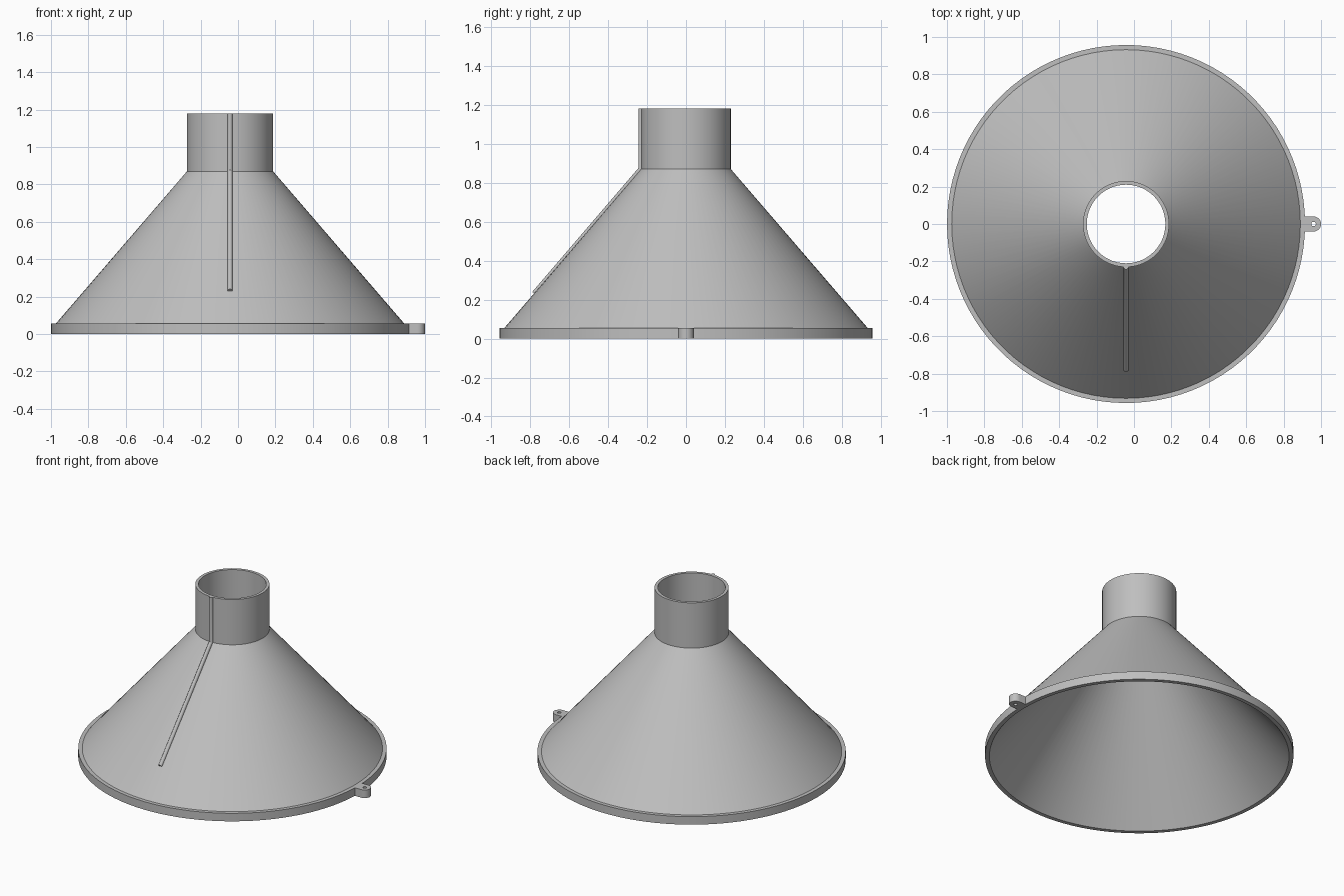
import bpy, bmesh
from math import sin, cos, tau

if "Cube" in bpy.data.objects:
    bpy.data.objects.remove(bpy.data.objects["Cube"])

AXIS_X = -0.0425   # the cone axis sits off centre because of the side tab
LIP_H = 0.055

grey = bpy.data.materials.new("light grey")
grey.use_nodes = True
grey.diffuse_color = (0.52, 0.52, 0.52, 1)
grey.node_tree.nodes["Principled BSDF"].inputs["Base Color"].default_value = (0.52, 0.52, 0.52, 1)


def finish(name, bm):
    """Turn a bmesh into a named object with the shared material."""
    bmesh.ops.recalc_face_normals(bm, faces=bm.faces)
    mesh = bpy.data.meshes.new(name)
    bm.to_mesh(mesh)
    bm.free()
    mesh.materials.append(grey)
    obj = bpy.data.objects.new(name, mesh)
    bpy.context.collection.objects.link(obj)
    bpy.ops.object.select_all(action='DESELECT')
    obj.select_set(True)
    bpy.context.view_layer.objects.active = obj
    bpy.ops.object.shade_smooth_by_angle(angle=0.5)
    return obj


def loft(bm, rings):
    """Join closed rings of points in a loop, last back to first."""
    rows = [[bm.verts.new(p) for p in ring] for ring in rings]
    n = len(rows[0])
    for k, a in enumerate(rows):
        b = rows[(k + 1) % len(rows)]
        for i in range(n):
            j = (i + 1) % n
            bm.faces.new((a[i], a[j], b[j], b[i]))


# Funnel shell: lip, cone and neck turned from one closed profile
profile = [(0.957, 0), (0.957, LIP_H), (0.932, LIP_H), (0.23, 0.87), (0.23, 1.18),
           (0.21, 1.18), (0.21, 0.87), (0.93, 0)]
SIDES = 100
bm = bmesh.new()
loft(bm, [[(AXIS_X + r * cos(tau * i / SIDES), r * sin(tau * i / SIDES), z)
           for i in range(SIDES)] for r, z in profile])
finish("funnel_shell", bm)

# Side tab: rounded plate with a small hole
CX, R, BACK, HOLE, N = 0.96, 0.04, 0.06, 0.012, 32
outer, hole = [], []
for i in range(N):
    c, s = cos(tau * i / N), sin(tau * i / N)
    d = R
    if c < -0.001:
        d = min(BACK / -c, R / max(abs(s), 0.001))
    outer.append((CX + d * c, d * s))
    hole.append((CX + HOLE * c, HOLE * s))
bm = bmesh.new()
loft(bm, [[(x, y, z) for x, y in ring] for ring, z in
          ((outer, 0), (outer, LIP_H), (hole, LIP_H), (hole, 0))])
finish("side_tab", bm)

# Front rib: thin round rod half sunk along the neck and cone
W, RN = 0.0135, 16
path = [(-0.23, 1.18, 0), (-0.23, 0.87, 0.42), (-0.78, 0.23, 0.86)]
bm = bmesh.new()
rows = []
for k, (y, z, tilt) in enumerate(path):
    ring = []
    for i in range(RN):
        u, v = W * cos(tau * i / RN), W * sin(tau * i / RN)
        # the end rings are square to the rod, the middle one is mitred
        if k == 1:
            v /= cos(tilt)
        ring.append(bm.verts.new((AXIS_X + u, y - v * cos(tilt), z + v * sin(tilt))))
    rows.append(ring)
for a, b in zip(rows, rows[1:]):
    for i in range(RN):
        j = (i + 1) % RN
        bm.faces.new((a[i], a[j], b[j], b[i]))
bm.faces.new(rows[0])
bm.faces.new(rows[-1])
finish("front_rib", bm)
